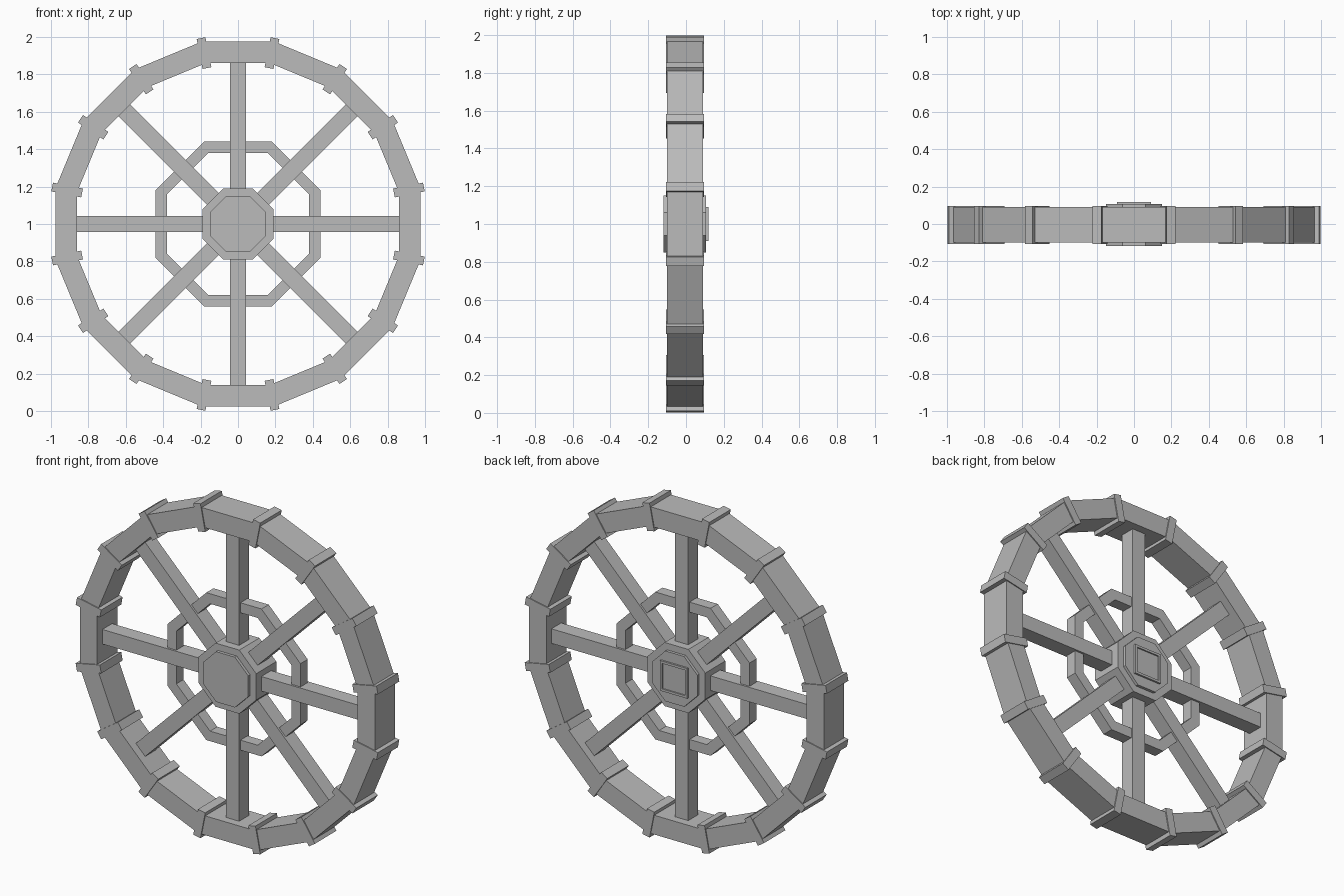
import bpy, bmesh, math
from mathutils import Matrix, Vector

if "Cube" in bpy.data.objects:
    bpy.data.objects.remove(bpy.data.objects["Cube"])

CENTRE = Vector((0, 0, 1))
MID_Y = -0.005

stone = bpy.data.materials.new("grey stone")
stone.use_nodes = True
GREY = (0.5, 0.5, 0.5, 1)
stone.diffuse_color = GREY
stone.node_tree.nodes["Principled BSDF"].inputs["Base Color"].default_value = GREY


def finish(name, bm):
    bmesh.ops.recalc_face_normals(bm, faces=bm.faces)
    mesh = bpy.data.meshes.new(name)
    bm.to_mesh(mesh)
    bm.free()
    mesh.materials.append(stone)
    obj = bpy.data.objects.new(name, mesh)
    obj.location = CENTRE
    bpy.context.collection.objects.link(obj)
    return obj


def loop(bm, sides, apothem, y):
    """Regular polygon around the axle, flat side up."""
    r = apothem / math.cos(math.pi / sides)
    angles = [2 * math.pi * (i + 0.5) / sides for i in range(sides)]
    return [bm.verts.new((r * math.sin(a), y, r * math.cos(a))) for a in angles]


def wall(bm, a, b):
    for i in range(len(a)):
        j = (i + 1) % len(a)
        bm.faces.new((a[i], a[j], b[j], b[i]))


def prism(name, sides, apothem, y0, y1):
    bm = bmesh.new()
    front, back = loop(bm, sides, apothem, y0), loop(bm, sides, apothem, y1)
    wall(bm, front, back)
    bm.faces.new(front)
    bm.faces.new(back)
    return finish(name, bm)


def ring(name, sides, outer, inner, y0, y1):
    bm = bmesh.new()
    section = [(outer, y0), (outer, y1), (inner, y1), (inner, y0)]
    loops = [loop(bm, sides, r, y) for r, y in section]
    for k in range(4):
        wall(bm, loops[k], loops[(k + 1) % 4])
    return finish(name, bm)


def radial_box(name, angle, r0, r1, width, depth):
    """Box lying along a radius of the wheel."""
    bm = bmesh.new()
    turn = Matrix.Rotation(angle, 4, "Y")
    place = Matrix.Translation((0, MID_Y, (r0 + r1) / 2))
    size = Matrix.Diagonal((width, depth, r1 - r0, 1))
    bmesh.ops.create_cube(bm, size=1, matrix=turn @ place @ size)
    return finish(name, bm)


# Rim and the bands clasping its corners
ring("rim", 16, 0.975, 0.86, -0.1, 0.09)
for i in range(16):
    radial_box(f"rim_band_{i + 1}", math.pi * (i + 0.5) / 8, 0.85, 1.013, 0.048, 0.202)

# Spokes and the brace ring that ties them together
for i in range(8):
    radial_box(f"spoke_{i + 1}", math.pi * i / 4, 0.12, 0.862, 0.087, 0.092)
ring("brace_ring", 8, 0.44, 0.38, MID_Y - 0.034, MID_Y + 0.034)

# Hub with a raised plate on each side
prism("hub", 8, 0.19, -0.1, 0.09)
prism("hub_front_plate", 8, 0.15, -0.118, -0.09)
prism("hub_back_plate", 8, 0.15, 0.08, 0.107)

# Square axle cap with a sunken centre
bm = bmesh.new()
bmesh.ops.create_cube(bm, size=1, matrix=Matrix.Translation((0, 0.104, 0)) @ Matrix.Diagonal((0.18, 0.028, 0.18, 1)))
cap = max(bm.faces, key=lambda f: f.calc_center_median().y)
bmesh.ops.inset_region(bm, faces=[cap], thickness=0.02)
sunk = bmesh.ops.extrude_discrete_faces(bm, faces=[cap])["faces"][0]
bmesh.ops.translate(bm, verts=sunk.verts, vec=(0, -0.008, 0))
finish("axle_cap", bm)
